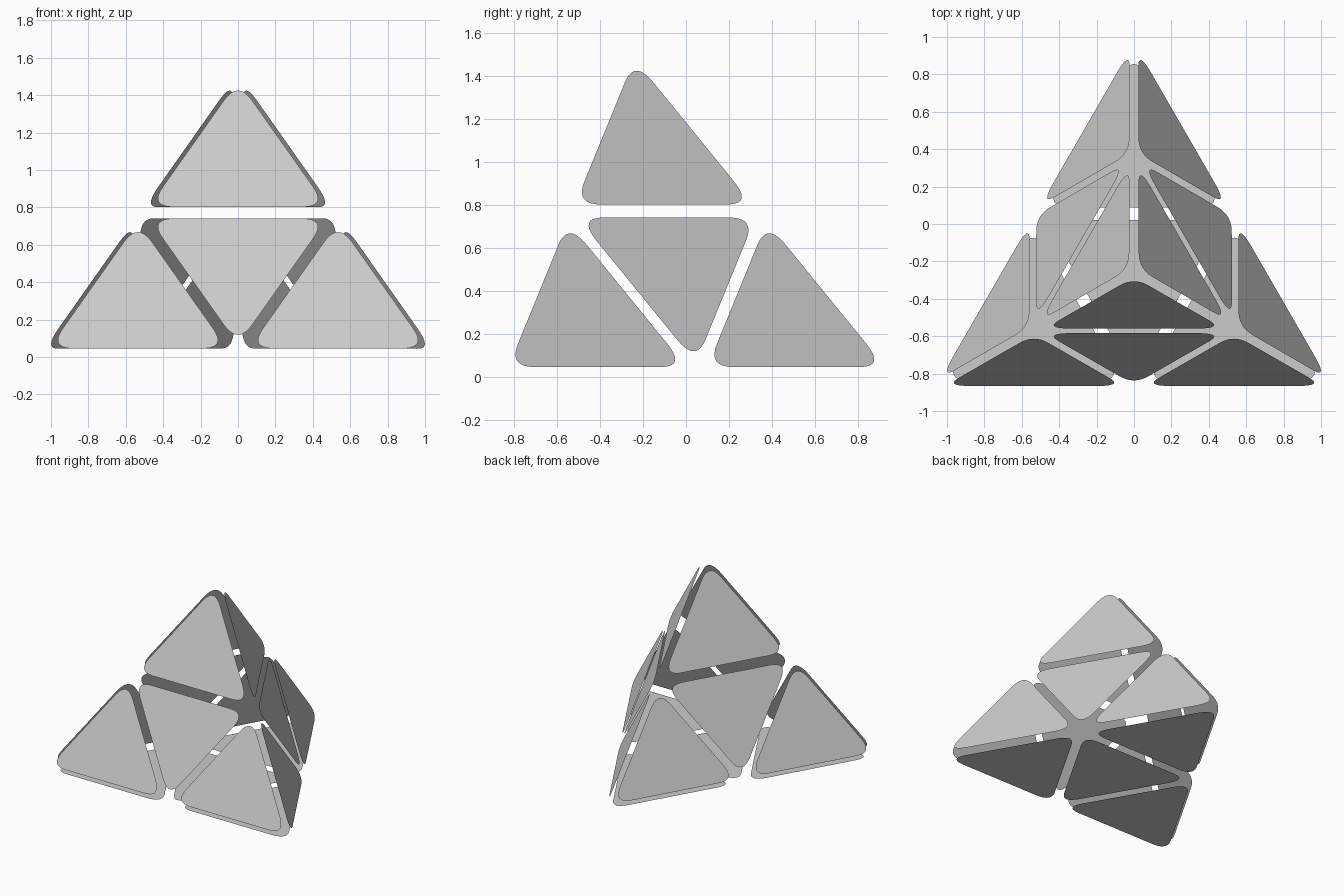
import bpy, math
from mathutils import Vector, Matrix

if "Cube" in bpy.data.objects:
    bpy.data.objects.remove(bpy.data.objects["Cube"])

CY = -0.255      # y of the pyramid axis
SIDE = 0.956     # side of each panel before rounding
CUT = 0.14       # length of edge eaten by each rounded corner
STEPS = 10


def rounded_triangle(height, flip=1):
    """Outline with base on v=0 and tip at v=height*flip, counter-clockwise."""
    c = [Vector((-SIDE / 2, 0)), Vector((SIDE / 2, 0)), Vector((0, height * flip))]
    if flip < 0:
        c.reverse()
    pts = []
    for i in range(3):
        p = c[i]
        a = p + (c[i - 1] - p).normalized() * CUT
        b = p + (c[(i + 1) % 3] - p).normalized() * CUT
        for k in range(STEPS + 1):
            t = k / STEPS
            pts.append(a * (1 - t) ** 2 + p * 2 * t * (1 - t) + b * t * t)
    return pts


def panel(name, pts):
    me = bpy.data.meshes.new(name)
    me.from_pydata([tuple(p) for p in pts], [], [list(range(len(pts)))])
    me.update()
    ob = bpy.data.objects.new(name, me)
    bpy.context.collection.objects.link(ob)
    return ob


def spin(deg):
    axis = Vector((0, CY, 0))
    return (Matrix.Translation(axis) @ Matrix.Rotation(math.radians(deg), 4, 'Z')
            @ Matrix.Translation(-axis))


# Sloping faces: three upright panels and one inverted panel each
SLOPE = 2.465                      # rise over run of the faces
TILT = math.atan(SLOPE)
H_SIDE = 0.764 * SIDE
layout = [("lower_left", -0.535, 0.045, 1), ("lower_right", 0.535, 0.045, 1),
          ("top", 0, 0.802, 1), ("centre", 0, 0.741, -1)]
for face, deg in (("front", 0), ("right", 120), ("left", 240)):
    m = spin(deg)
    for part, x0, z0, flip in layout:
        pts = []
        for u, v in rounded_triangle(H_SIDE, flip):
            z = z0 + v * math.sin(TILT)
            y = -0.866 + (z - 0.045) / SLOPE
            pts.append(m @ Vector((x0 + u, y, z)))
        panel(f"{face}_{part}_panel", pts)

# Flat base face: centre panel plus three corner panels
H_BASE = SIDE * math.sqrt(3) / 2
base = [("centre", 0.021, -1, 0), ("back", 0.088, 1, 0),
        ("left", 0.088, 1, 120), ("right", 0.088, 1, 240)]
for part, y0, flip, deg in base:
    m = spin(deg)
    pts = [m @ Vector((u, y0 + v, 0)) for u, v in rounded_triangle(H_BASE, flip)]
    panel(f"base_{part}_panel", pts[::-1])
